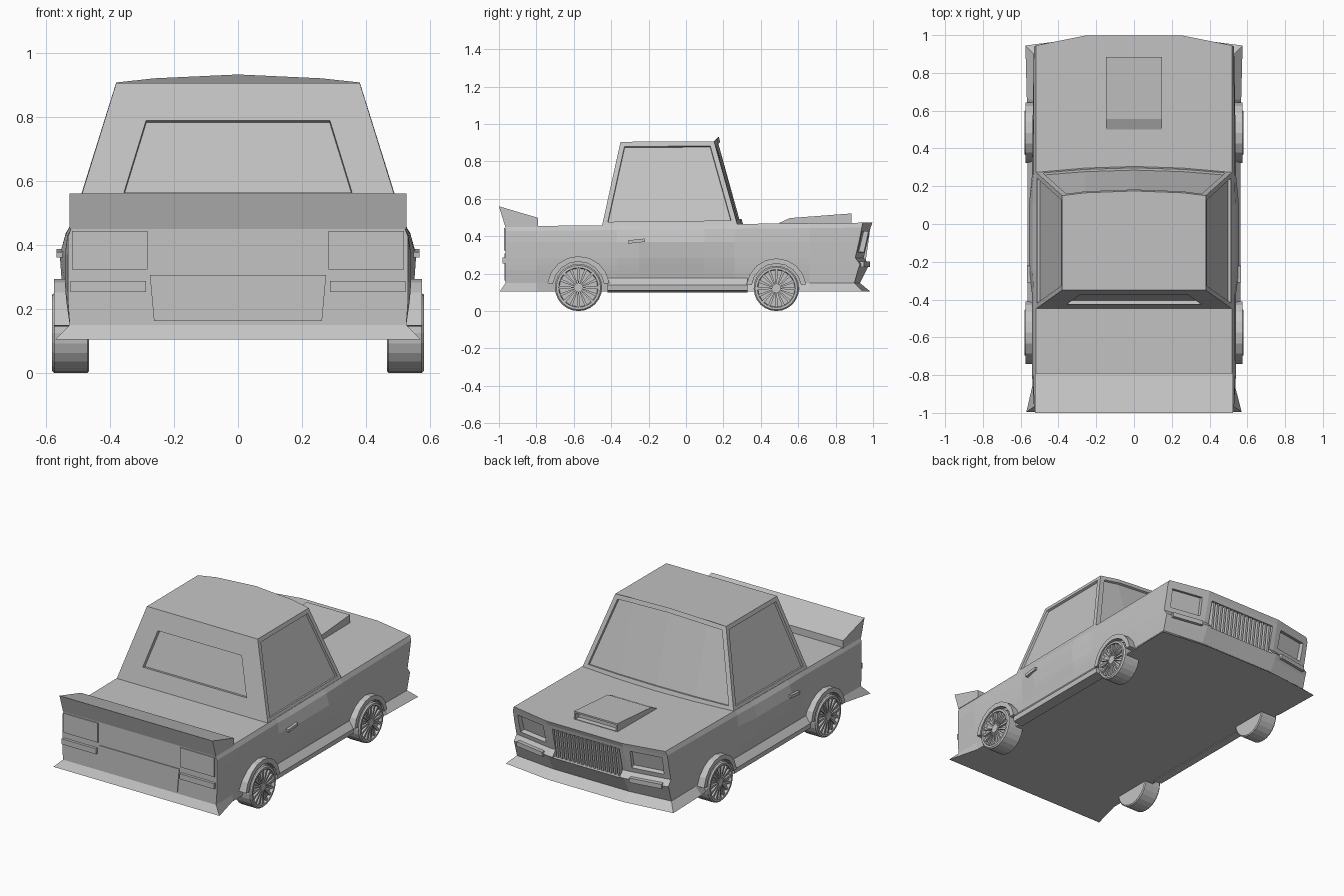
import bpy, bmesh
from math import sin, cos, pi, radians
from mathutils import Matrix, Vector, Euler

if "Cube" in bpy.data.objects:
    bpy.data.objects.remove(bpy.data.objects["Cube"])

GREY = (0.55, 0.55, 0.55, 1)
paint = bpy.data.materials.new("plain_grey")
paint.diffuse_color = GREY
paint.use_nodes = True
paint.node_tree.nodes["Principled BSDF"].inputs["Base Color"].default_value = GREY


def loft(bm, rings):
    """Bridge closed rings of points, cap both ends, return the side faces."""
    vs = [[bm.verts.new(p) for p in ring] for ring in rings]
    n = len(vs[0])
    sides = [bm.faces.new((a[i], a[(i + 1) % n], b[(i + 1) % n], b[i]))
             for a, b in zip(vs, vs[1:]) for i in range(n)]
    bm.faces.new(vs[0])
    bm.faces.new(vs[-1])
    bmesh.ops.recalc_face_normals(bm, faces=bm.faces)
    return sides


def prism_x(bm, pts, x0, x1):
    return loft(bm, [[(x, y, z) for y, z in pts] for x in (x0, x1)])


def prism_y(bm, pts, y0, y1):
    return loft(bm, [[(x, y, z) for x, z in pts] for y in (y0, y1)])


def box(bm, centre, size, rot=(0, 0, 0)):
    m = Matrix.LocRotScale(Vector(centre), Euler(rot), Vector(size))
    bmesh.ops.create_cube(bm, size=1, matrix=m)


def finish(name, bm):
    me = bpy.data.meshes.new(name)
    bm.to_mesh(me)
    bm.free()
    ob = bpy.data.objects.new(name, me)
    me.materials.append(paint)
    bpy.context.collection.objects.link(ob)
    return ob


def recess(bm, faces, border, depth):
    """Frame a group of faces and push the pane inward."""
    if border:
        bmesh.ops.inset_region(bm, faces=faces, thickness=border, use_even_offset=True)
    bmesh.ops.inset_region(bm, faces=faces, thickness=0.002, depth=-depth)


def mirrored(half):
    """Complete a +x half outline with its mirror image."""
    return half + [(-x, y, z) for x, y, z in reversed(half)]


# Body shell: stacked plan outlines
# z, side width, door bulge, rear width, rear y, front width, corner y, nose y
levels = [
    (0.105, 0.52, 0.0, 0.57, -0.995, 0.575, 0.945, 0.985),
    (0.15, 0.525, 0.0, 0.525, -0.965, 0.53, 0.90, 0.93),
    (0.22, 0.535, 0.003, 0.53, -0.965, 0.53, 0.92, 0.965),
    (0.25, 0.538, 0.006, 0.53, -0.965, 0.53, 0.93, 0.98),
    (0.285, 0.54, 0.01, 0.53, -0.965, 0.53, 0.905, 0.95),
    (0.37, 0.54, 0.016, 0.53, -0.965, 0.53, 0.925, 0.97),
    (0.437, 0.532, 0.005, 0.53, -0.965, 0.53, 0.94, 0.987),
    (0.463, 0.52, 0.0, 0.52, -0.965, 0.52, 0.945, 0.997),
]
rings = []
for z, w, bulge, wr, yr, wf, yc, yn in levels:
    half = [(0.26, yn), (wf, yc), ((w + wf) / 2 + (0.02 if z < 0.11 else 0), 0.66),
            (w, 0.26), (w + bulge, 0.1), (w + bulge, -0.25), (w, -0.37),
            (w, -0.8), (wr, yr)]
    tilt = 0.01 if z > 0.4 else 0
    rings.append(mirrored([(x, y, z + tilt * y) for x, y in half]))
bm = bmesh.new()
loft(bm, rings)
body = finish("body", bm)

# Headlight and grille openings
LAMP_TILT, LAMP_TURN = radians(-14), radians(9.5)
bm = bmesh.new()
for s in (1, -1):
    box(bm, (s * 0.395, 0.945, 0.37), (0.2, 0.05, 0.115), (LAMP_TILT, 0, -s * LAMP_TURN))
box(bm, (0, 1.0, 0.335), (0.46, 0.13, 0.18))
cutter = finish("opening_cutter", bm)
cutter.hide_render = True
cut = body.modifiers.new("openings", 'BOOLEAN')
cut.operation, cut.solver, cut.object = 'DIFFERENCE', 'EXACT', cutter
bpy.context.view_layer.objects.active = body
bpy.ops.object.modifier_apply(modifier=cut.name)
bpy.data.objects.remove(cutter)

# Grille slats
bm = bmesh.new()
for i in range(16):
    box(bm, (-0.21 + i * 0.028, 0.95, 0.335), (0.013, 0.04, 0.178), (radians(-8), 0, 0))
finish("grille_slats", bm)

# Front indicator bars
bm = bmesh.new()
for s in (1, -1):
    box(bm, (s * 0.395, 0.95, 0.25), (0.2, 0.035, 0.028), (0, 0, -s * LAMP_TURN))
finish("front_indicators", bm)

# Cabin with recessed glass
base = [(0.52, -0.45, 0.452), (0.52, 0.275, 0.46), (0.26, 0.297, 0.463), (0, 0.305, 0.465)]
roof = [(0.38, -0.35, 0.905), (0.38, 0.15, 0.907), (0.26, 0.165, 0.92), (0, 0.175, 0.932)]
bm = bmesh.new()
sides = loft(bm, [half + [(-x, y, z) for x, y, z in half[2::-1]] for half in (base, roof)])
rear = sides[6]
recess(bm, [sides[0]], 0.026, 0.014)
recess(bm, [sides[5]], 0.026, 0.014)
recess(bm, sides[1:5], 0.028, 0.012)
bmesh.ops.inset_region(bm, faces=[rear], thickness=0.05)
for v in rear.verts:
    x, z = (0.287, 0.788) if v.co.z > 0.68 else (0.356, 0.563)
    v.co = (x if v.co.x > 0 else -x, -0.45 + (z - 0.452) * 0.2208, z)
recess(bm, [rear], 0, 0.02)
finish("cabin", bm)

# Hood scoop with front mouth
bm = bmesh.new()
faces = prism_x(bm, [(0.5, 0.465), (0.5, 0.472), (0.555, 0.497), (0.885, 0.522), (0.885, 0.465)],
                -0.148, 0.148)
recess(bm, [f for f in faces if f.normal.y > 0.9], 0.01, 0.03)
finish("hood_scoop", bm)

# Tail spoiler
bm = bmesh.new()
prism_x(bm, [(-0.79, 0.45), (-0.79, 0.498), (-1.0, 0.56), (-0.966, 0.45)], -0.525, 0.525)
finish("tail_spoiler", bm)

# Tail lights, rear bars and plate panel
bm = bmesh.new()
for s in (1, -1):
    box(bm, (s * 0.4, -0.966, 0.383), (0.235, 0.012, 0.12))
finish("tail_lights", bm)
bm = bmesh.new()
for s in (1, -1):
    box(bm, (s * 0.405, -0.97, 0.27), (0.235, 0.024, 0.034))
finish("rear_bars", bm)
bm = bmesh.new()
prism_y(bm, [(-0.275, 0.307), (0.275, 0.307), (0.262, 0.163), (-0.262, 0.163)], -0.97, -0.96)
finish("rear_panel", bm)

# Side skirts and door handles
for s, side in ((1, "left"), (-1, "right")):
    bm = bmesh.new()
    prism_y(bm, [(s * 0.5, 0.1), (s * 0.562, 0.11), (s * 0.565, 0.14), (s * 0.532, 0.178),
                 (s * 0.5, 0.178)], -0.42, 0.33)
    finish(side + "_skirt", bm)
    bm = bmesh.new()
    box(bm, (s * 0.556, -0.265, 0.374), (0.022, 0.09, 0.018), (radians(6), 0, 0))
    finish(side + "_door_handle", bm)


# Wheels and arch flares
def circle(x, r, cy, cz, n=24):
    return [(x, cy + r * cos(2 * pi * i / n), cz + r * sin(2 * pi * i / n)) for i in range(n)]


def wheel(name, s, cy, r):
    bm = bmesh.new()
    profile = [(0.465, r * 0.95), (0.47, r), (0.572, r), (0.58, r * 0.94),
               (0.58, r * 0.84), (0.562, r * 0.81)]
    loft(bm, [circle(s * x, q, cy, r) for x, q in profile])
    loft(bm, [circle(s * x, r * 0.2, cy, r, 12) for x in (0.555, 0.577)])
    for i in range(16):
        a = 2 * pi * i / 16
        out, across = Vector((0, cos(a), sin(a))), Vector((0, -sin(a), cos(a)))
        centre = Vector((0, cy, r))
        loft(bm, [[centre + out * q + across * w * t + Vector((s * x, 0, 0))
                   for t, x in ((-1, 0.555), (1, 0.555), (1, 0.575), (-1, 0.575))]
                  for q, w in ((r * 0.17, 0.003), (r * 0.85, 0.008))])
    finish(name + "_wheel", bm)
    bm = bmesh.new()
    angles = [radians(8 + 164 * i / 8) for i in range(9)]
    arc = [[(cy + q * cos(a), r + q * sin(a)) for a in angles] for q in (r * 1.1, r * 1.33)]
    loft(bm, [[(s * x, y, z) for y, z in inner + outer[::-1]]
              for x, inner, outer in ((0.5, *arc), (0.574, *arc))])
    finish(name + "_arch", bm)


for s, side in ((1, "left"), (-1, "right")):
    wheel("rear_" + side, s, -0.575, 0.126)
    wheel("front_" + side, s, 0.483, 0.121)
